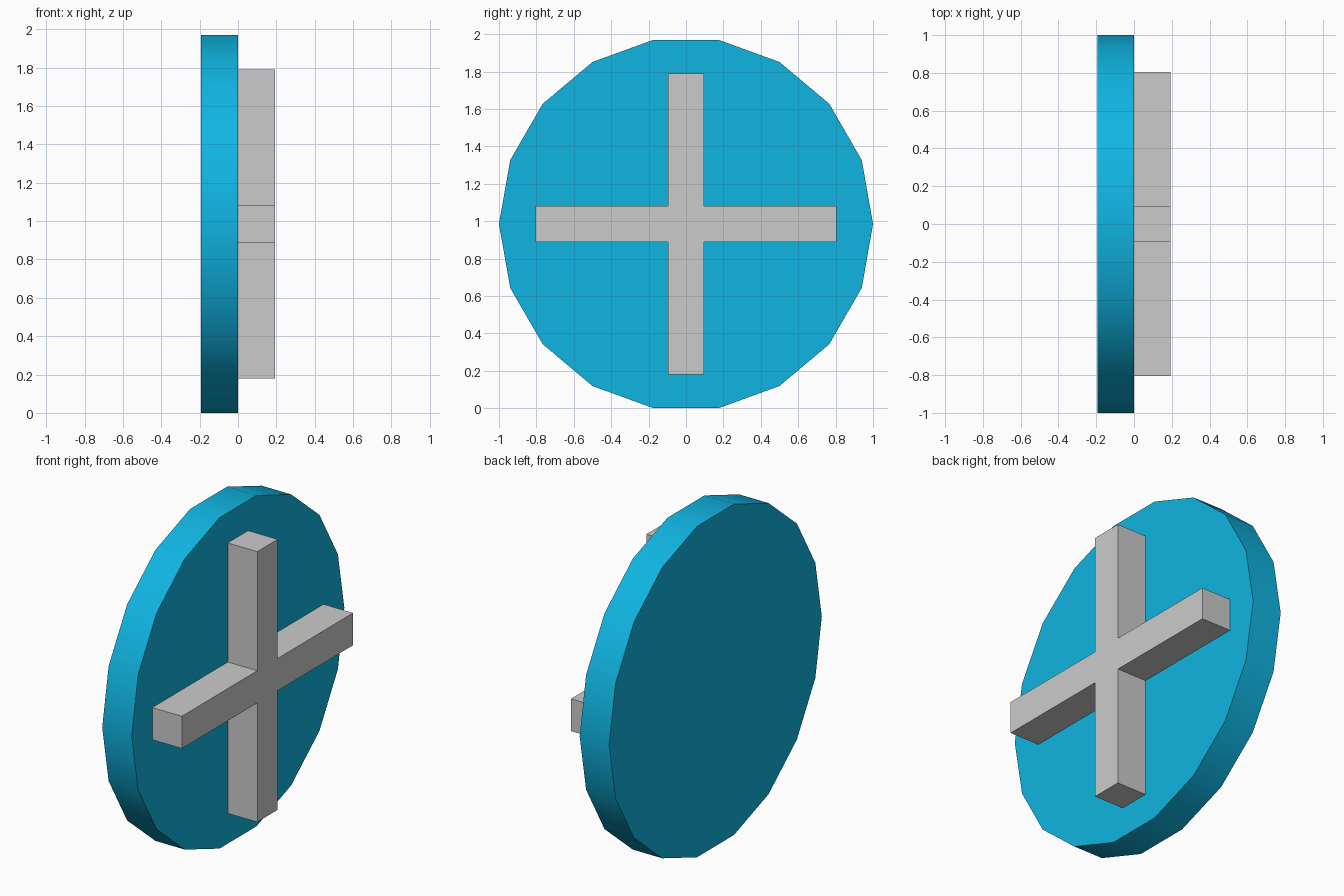
import bpy, bmesh, math

if "Cube" in bpy.data.objects:
    bpy.data.objects.remove(bpy.data.objects["Cube"])

CENTRE_Z = 0.985


def extrude_profile(name, profile, x0, x1):
    """Extrude a closed (y, z) outline along x into a solid."""
    bm = bmesh.new()
    face = bm.faces.new([bm.verts.new((x0, y, z + CENTRE_Z)) for y, z in profile])
    out = bmesh.ops.extrude_face_region(bm, geom=[face])
    moved = [v for v in out["geom"] if isinstance(v, bmesh.types.BMVert)]
    bmesh.ops.translate(bm, verts=moved, vec=(x1 - x0, 0, 0))
    bmesh.ops.recalc_face_normals(bm, faces=bm.faces)
    mesh = bpy.data.meshes.new(name)
    bm.to_mesh(mesh)
    bm.free()
    obj = bpy.data.objects.new(name, mesh)
    bpy.context.collection.objects.link(obj)
    return obj


# round plate: 18 sides, smooth rim with sharp edges
sides = 18
ring = [(math.cos(math.tau * i / sides), math.sin(math.tau * i / sides)) for i in range(sides)]
plate = extrude_profile("round_plate", ring, -0.194, 0.0)
blue = bpy.data.materials.new("blue")
blue.diffuse_color = (0.005, 0.46, 0.76, 1)
blue.use_nodes = True
blue.node_tree.nodes["Principled BSDF"].inputs["Base Color"].default_value = blue.diffuse_color
plate.data.materials.append(blue)
bpy.context.view_layer.objects.active = plate
plate.select_set(True)
bpy.ops.object.shade_smooth_by_angle(angle=math.radians(30))

# raised cross: one arm outline turned through four quarters
w, r = 0.096, 0.805
cross = []
y_z = [(w, w), (r, w), (r, -w)]
for q in range(4):
    c, s = [(1, 0), (0, -1), (-1, 0), (0, 1)][q]
    cross += [(c * y - s * z, s * y + c * z) for y, z in y_z]
extrude_profile("cross_handle", cross, 0.0, 0.194)
